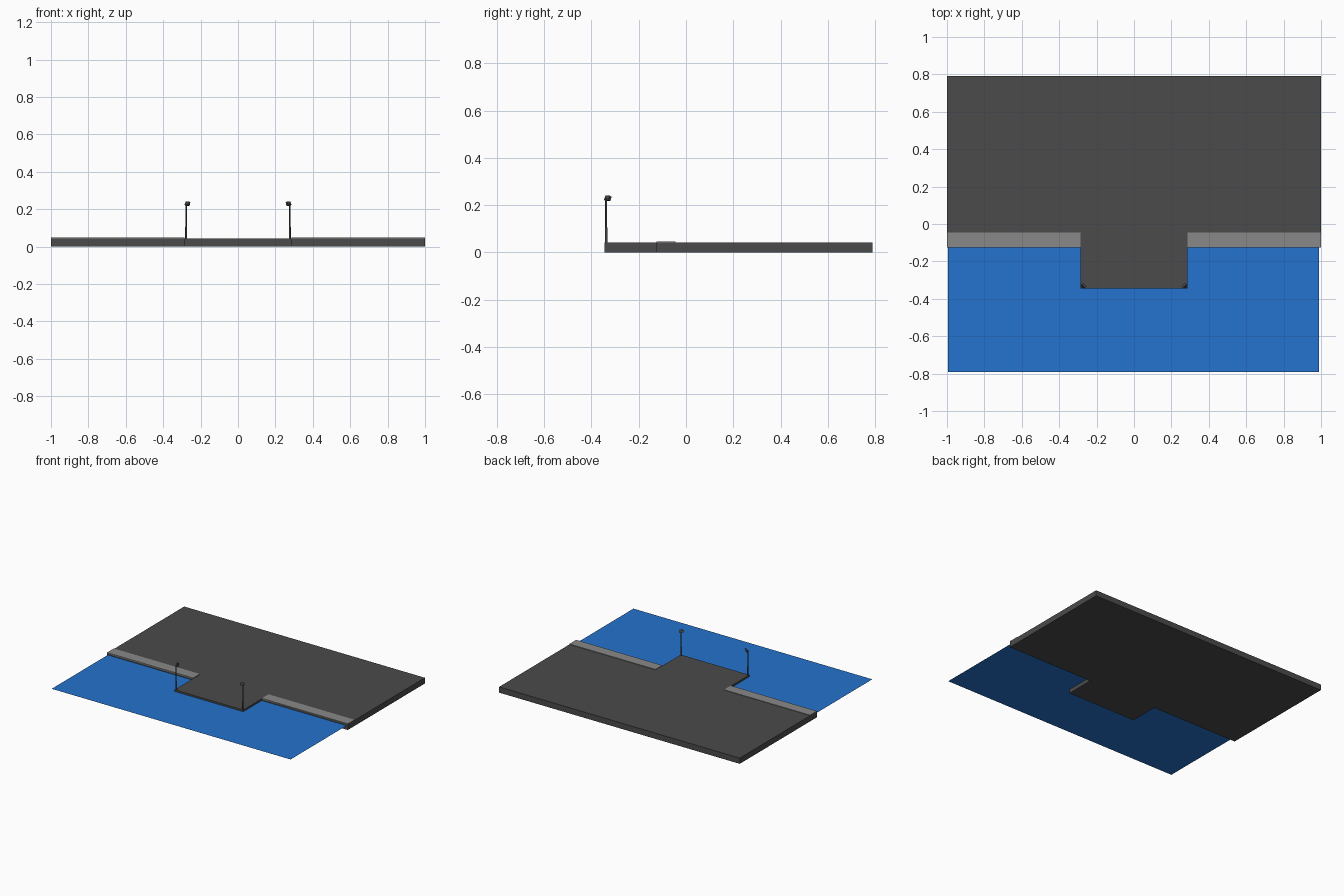
import bpy, bmesh
from math import radians
from mathutils import Matrix, Vector

if "Cube" in bpy.data.objects:
    bpy.data.objects.remove(bpy.data.objects["Cube"])


def material(name, rgb):
    m = bpy.data.materials.new(name)
    m.diffuse_color = (*rgb, 1)
    m.use_nodes = True
    m.node_tree.nodes["Principled BSDF"].inputs["Base Color"].default_value = m.diffuse_color
    return m


ASPHALT = material("dark_asphalt", (0.07, 0.07, 0.07))
CONCRETE = material("concrete", (0.25, 0.25, 0.25))
WATER = material("water_blue", (0.018, 0.17, 0.61))
METAL = material("dark_metal", (0.06, 0.06, 0.06))
GLOW = material("lamp_yellow", (0.5, 0.42, 0.08))


def finish(name, bm, mat):
    bmesh.ops.recalc_face_normals(bm, faces=bm.faces)
    me = bpy.data.meshes.new(name)
    bm.to_mesh(me)
    bm.free()
    ob = bpy.data.objects.new(name, me)
    me.materials.append(mat)
    bpy.context.collection.objects.link(ob)
    return ob


def prism(name, outline, z0, z1, mat):
    bm = bmesh.new()
    f = bm.faces.new([bm.verts.new((x, y, z0)) for x, y in outline])
    if z1 > z0:
        r = bmesh.ops.extrude_face_region(bm, geom=[f], use_keep_orig=True)
        verts = [g for g in r["geom"] if isinstance(g, bmesh.types.BMVert)]
        bmesh.ops.translate(bm, verts=verts, vec=(0, 0, z1 - z0))
    return finish(name, bm, mat)


def rect(x0, x1, y0, y1):
    return [(x0, y0), (x1, y0), (x1, y1), (x0, y1)]


def box(name, size, matrix, mat):
    bm = bmesh.new()
    bmesh.ops.create_cube(bm, size=1, matrix=matrix @ Matrix.Diagonal((*size, 1)))
    return finish(name, bm, mat)


def cylinder(name, x, y, z0, z1, r, mat):
    bm = bmesh.new()
    bmesh.ops.create_cone(bm, cap_ends=True, segments=12, radius1=r, radius2=r,
                          depth=z1 - z0,
                          matrix=Matrix.Translation((x, y, (z0 + z1) / 2)))
    return finish(name, bm, mat)


# Quay slab with the jetty projecting to the front
right = [(0.285, -0.345), (0.285, -0.125), (1, -0.125), (1, 0.79)]
prism("quay_slab", right + [(-x, y) for x, y in reversed(right)], 0, 0.043, ASPHALT)

# Water sheet
prism("water", rect(-0.995, 0.99, -0.79, -0.12), 0.03, 0.03, WATER)

for side, s in (("left", -1), ("right", 1)):
    # Raised concrete edge
    prism(side + "_quay_edge", rect(*sorted((s * 0.285, s)), -0.125, -0.045),
          0.04, 0.047, CONCRETE)

    # Lamp post with a thicker foot
    cylinder(side + "_lamp_foot", s * 0.277, -0.338, 0.04, 0.105, 0.0055, METAL)
    cylinder(side + "_lamp_post", s * 0.277, -0.338, 0.10, 0.228, 0.0038, METAL)

    # Floodlight head turned to the jetty centre and tipped down
    head = (Matrix.Translation((s * 0.27, -0.331, 0.229))
            @ Matrix.Rotation(radians(s * 45), 4, "Z")
            @ Matrix.Rotation(radians(-25), 4, "X"))
    box(side + "_lamp_head", (0.026, 0.012, 0.020), head, METAL)
    lens = head @ Matrix.Translation(Vector((0, 0.0062, 0)))
    box(side + "_lamp_lens", (0.021, 0.0012, 0.015), lens, GLOW)
